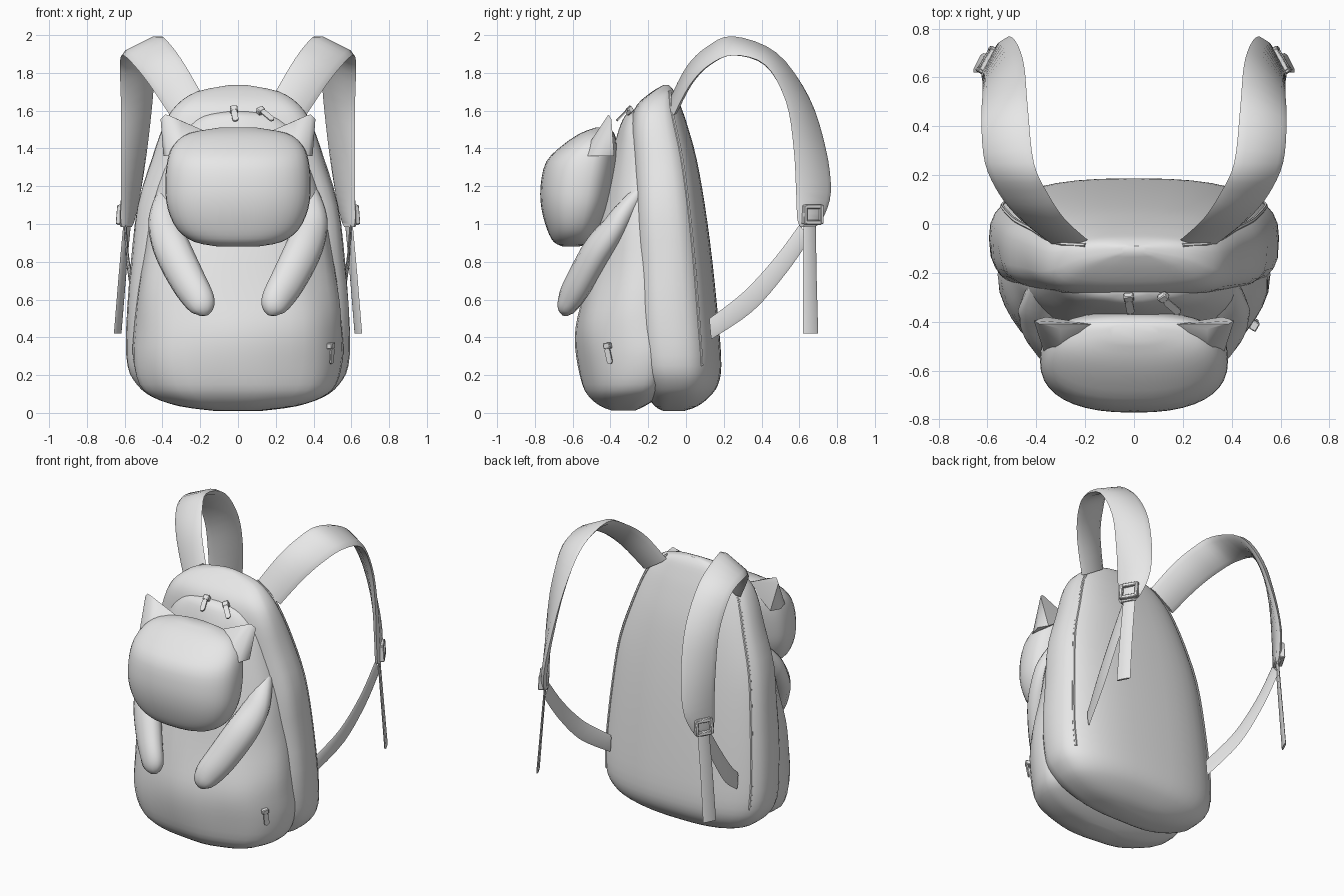
import bpy, bmesh, math
from mathutils import Vector

if "Cube" in bpy.data.objects:
    bpy.data.objects.remove(bpy.data.objects["Cube"])

fabric = bpy.data.materials.new("light_grey_fabric")
fabric.use_nodes = True
GREY = (0.8, 0.8, 0.8, 1)
fabric.diffuse_color = GREY
fabric.node_tree.nodes["Principled BSDF"].inputs["Base Color"].default_value = GREY


def finish(name, bm, angle=40):
    """Turn a bmesh into a shaded object."""
    bmesh.ops.recalc_face_normals(bm, faces=bm.faces)
    mesh = bpy.data.meshes.new(name)
    bm.to_mesh(mesh)
    bm.free()
    mesh.materials.append(fabric)
    obj = bpy.data.objects.new(name, mesh)
    bpy.context.collection.objects.link(obj)
    bpy.ops.object.select_all(action="DESELECT")
    bpy.context.view_layer.objects.active = obj
    obj.select_set(True)
    bpy.ops.object.shade_smooth_by_angle(angle=math.radians(angle))
    return obj


def smooth_rows(rows, steps):
    """Catmull-Rom interpolation through rows of numbers."""
    out = []
    last = len(rows) - 1
    for i in range(last):
        quad = (rows[max(i - 1, 0)], rows[i], rows[i + 1], rows[min(i + 2, last)])
        for k in range(steps):
            t = k / steps
            out.append([b + 0.5 * t * (c - a + t * (2*a - 5*b + 4*c - d + t * (3*(b - c) + d - a)))
                        for a, b, c, d in zip(*quad)])
    return out + [list(rows[-1])]


def skin(bm, rings):
    """Bridge closed rings of points and cap both ends."""
    loops = [[bm.verts.new(p) for p in ring] for ring in rings]
    n = len(loops[0])
    for a, b in zip(loops, loops[1:]):
        for i in range(n):
            j = (i + 1) % n
            bm.faces.new((a[i], a[j], b[j], b[i]))
    bm.faces.new(loops[0])
    bm.faces.new(loops[-1])


def ring_point(row, angle, widest, power_back, power_front):
    """Point on a rounded horizontal outline; row is z, half width, back y, front y."""
    z, w, back, front = row
    c, s = math.cos(angle), math.sin(angle)
    p = power_back if s > 0 else power_front
    mid = back + (front - back) * widest
    depth = back - mid if s > 0 else mid - front
    x = w * math.copysign(abs(c) ** (2 / p), c)
    y = mid + depth * math.copysign(abs(s) ** (2 / p), s)
    return Vector((x, y, z))


def loft(name, rows, shape, sides=40, wrinkle=0.0):
    rings = []
    for row in smooth_rows(rows, 3):
        ring = []
        for i in range(sides):
            a = 2 * math.pi * i / sides
            p = ring_point(row, a, *shape)
            fold = wrinkle * math.sin(9 * p.z + 3 * a) * math.cos(5 * a - 4 * p.z)
            if a > math.pi:
                p.x *= 1 + fold
                p.y *= 1 + fold
            ring.append(p)
        rings.append(ring)
    bm = bmesh.new()
    skin(bm, rings)
    return finish(name, bm)


def tube(name, stations, sides=12, steps=4, flat=1.0):
    """Round sweep; each station is x, y, z, radius."""
    rows = smooth_rows(stations, steps)
    pts = [Vector(r[:3]) for r in rows]
    rings = []
    for i, row in enumerate(rows):
        tan = (pts[min(i + 1, len(pts) - 1)] - pts[max(i - 1, 0)]).normalized()
        u = tan.cross(Vector((0, 1, 0.3))).normalized()
        v = tan.cross(u)
        angles = [2 * math.pi * k / sides for k in range(sides)]
        rings.append([pts[i] + row[3] * (u * math.cos(a) + v * flat * math.sin(a)) for a in angles])
    bm = bmesh.new()
    skin(bm, rings)
    return finish(name, bm, 50)


def band(name, stations, side, thick, steps=4):
    """Flat strap; each station is a centre and a half-width vector."""
    rows = smooth_rows(stations, steps)
    pts = [Vector(r[:3]) for r in rows]
    rings = []
    for i, row in enumerate(rows):
        tan = pts[min(i + 1, len(pts) - 1)] - pts[max(i - 1, 0)]
        w = Vector(row[3:])
        n = tan.cross(w).normalized() * thick / 2
        corners = (pts[i] - w, pts[i] - w * 0.7 + n, pts[i] + w * 0.7 + n,
                   pts[i] + w, pts[i] + w * 0.7 - n, pts[i] - w * 0.7 - n)
        rings.append([Vector((p.x * side, p.y, p.z)) for p in corners])
    bm = bmesh.new()
    skin(bm, rings)
    return finish(name, bm, 48)


# Main compartment, with piping along the back panel
main_rows = [(.01, .12, -.01, -.12), (.035, .31, .06, -.165), (.085, .455, .125, -.2),
             (.15, .535, .17, -.24), (.25, .585, .187, -.28), (.45, .592, .175, -.3),
             (.8, .567, .14, -.3), (1.1, .53, .1, -.3), (1.35, .455, .055, -.3),
             (1.53, .39, .005, -.295), (1.63, .325, -.03, -.26), (1.7, .22, -.06, -.18),
             (1.735, .05, -.09, -.12)]
main_shape = (0.5, 2.6, 3.2)
loft("main_compartment", main_rows, main_shape, wrinkle=0.008)
for side, label in ((1, "left"), (-1, "right")):
    seam = [ring_point(r, math.radians(28), *main_shape) for r in main_rows[4:-1]]
    tube(label + "_back_piping", [(p.x * side, p.y, p.z, 0.009) for p in seam], 6, 3)

# Front pocket
pocket_rows = [(.012, .12, -.27, -.39), (.035, .3, -.22, -.45), (.08, .44, -.15, -.51),
               (.15, .52, -.08, -.55), (.3, .557, -.05, -.575), (.45, .55, -.05, -.58),
               (.6, .535, -.05, -.555), (.8, .51, -.05, -.505), (1.0, .478, -.05, -.465),
               (1.2, .43, -.08, -.43), (1.4, .37, -.1, -.38), (1.5, .315, -.12, -.355),
               (1.57, .22, -.15, -.325), (1.595, .08, -.2, -.29)]
loft("front_pocket", pocket_rows, (0.3, 2.5, 2.25), wrinkle=0.014)

# Animal head
head_rows = [(.88, .1, -.57, -.65), (.905, .23, -.5, -.7), (.97, .32, -.46, -.735),
             (1.08, .372, -.41, -.765), (1.2, .385, -.38, -.77), (1.33, .375, -.36, -.74),
             (1.42, .34, -.365, -.65), (1.48, .26, -.38, -.56), (1.51, .1, -.41, -.48)]
loft("head", head_rows, (0.45, 2.6, 2.4))


def box(name, centre, u, v, n):
    """Box from a centre and three half-axis vectors, softened at the edges."""
    bm = bmesh.new()
    bmesh.ops.create_cube(bm, size=2)
    for vert in bm.verts:
        x, y, z = vert.co
        vert.co = centre + u * x + v * y + n * z
    obj = finish(name, bm, 30)
    bevel = obj.modifiers.new("soft_edges", "BEVEL")
    bevel.width = 0.004
    return obj


def zip_pull(name, top, bottom, normal):
    """Slider block and rounded pull tab."""
    top, bottom, normal = Vector(top), Vector(bottom), Vector(normal).normalized()
    down = (bottom - top).normalized()
    across = down.cross(normal).normalized()
    box(name + "_slider", top, across * 0.02, down * 0.016, normal * 0.016)
    bm = bmesh.new()
    rings = []
    for h in (0.006, 0.014):
        ring = []
        for k in range(12):
            a = 2 * math.pi * k / 12
            base = bottom if math.sin(a) > 0 else top + down * 0.03
            ring.append(base + across * 0.017 * math.cos(a) + down * 0.017 * math.sin(a) + normal * h)
        rings.append(ring)
    skin(bm, rings)
    finish(name + "_tab", bm, 30)


zip_pull("centre_zip", (-.022, -.3, 1.605), (-.015, -.35, 1.55), (0, -.6, .8))
zip_pull("offset_zip", (.12, -.3, 1.6), (.175, -.35, 1.55), (0, -.6, .8))
zip_pull("side_zip", (.492, -.415, .355), (.488, -.4, .275), (.85, -.5, 0))

strap_path = [(.275, -.065, 1.63, .085, 0, -.055), (.375, .02, 1.79, .092, 0, -.055),
              (.45, .12, 1.89, .1, 0, -.05), (.51, .25, 1.943, .1, 0, -.05),
              (.53, .45, 1.872, .095, -.03, -.03), (.535, .59, 1.66, .085, -.06, -.015),
              (.55, .655, 1.4, .07, -.085, 0), (.567, .675, 1.17, .052, -.092, 0),
              (.585, .657, 1.03, .036, -.068, 0), (.592, .645, .985, .022, -.04, 0)]
lower_path = [(.595, .63, .96, 0, -.03, .035), (.58, .5, .78, 0, -.03, .04),
              (.54, .33, .59, 0, -.025, .05), (.47, .13, .445, 0, -.005, .055)]
tail_path = [(.585, .655, 1.02, .02, -.033, 0), (.61, .655, .75, .02, -.036, 0),
             (.637, .66, .42, .02, -.04, 0)]
arm_path = [(.36, -.2, 1.22, .04), (.385, -.31, 1.08, .075), (.385, -.38, .98, .09),
            (.345, -.47, .86, .1), (.265, -.56, .7, .096), (.205, -.615, .6, .083),
            (.185, -.635, .545, .06), (.18, -.64, .515, .02)]

for side, label in ((1, "left"), (-1, "right")):
    # Arm resting on the pocket
    tube(label + "_arm", [(x * side, y, z, r) for x, y, z, r in arm_path], flat=0.75)

    # Pointed ear
    bm = bmesh.new()
    for x, y, z in ((.17, -.41, 1.49), (.2, -.45, 1.47), (.3, -.53, 1.4), (.37, -.52, 1.36),
                    (.395, -.44, 1.36), (.36, -.38, 1.36), (.385, -.41, 1.58),
                    (.365, -.41, 1.575), (.41, -.395, 1.555), (.3, -.43, 1.545)):
        bm.verts.new((x * side, y, z))
    bmesh.ops.convex_hull(bm, input=bm.verts)
    finish(label + "_ear", bm, 60)

    # Shoulder strap, webbing and loose tail
    band(label + "_shoulder_strap", strap_path, side, 0.035)
    band(label + "_lower_webbing", lower_path, side, 0.012)
    band(label + "_webbing_tail", tail_path, side, 0.012)

    # Buckle: four frame bars
    across = Vector((.5 * side, -.86, 0))
    up = Vector((-.08 * side, 0, 1))
    out = Vector((.86 * side, .5, 0))
    centre = Vector((.6 * side, .67, 1.05))
    for k, end in ((-1, "lower"), (1, "upper")):
        box(f"{label}_buckle_{end}_side", centre + across * .05 * k, across * .01, up * .05, out * .018)
        box(f"{label}_buckle_{end}_bar", centre + up * .042 * k, across * .05, up * .012, out * .016)
